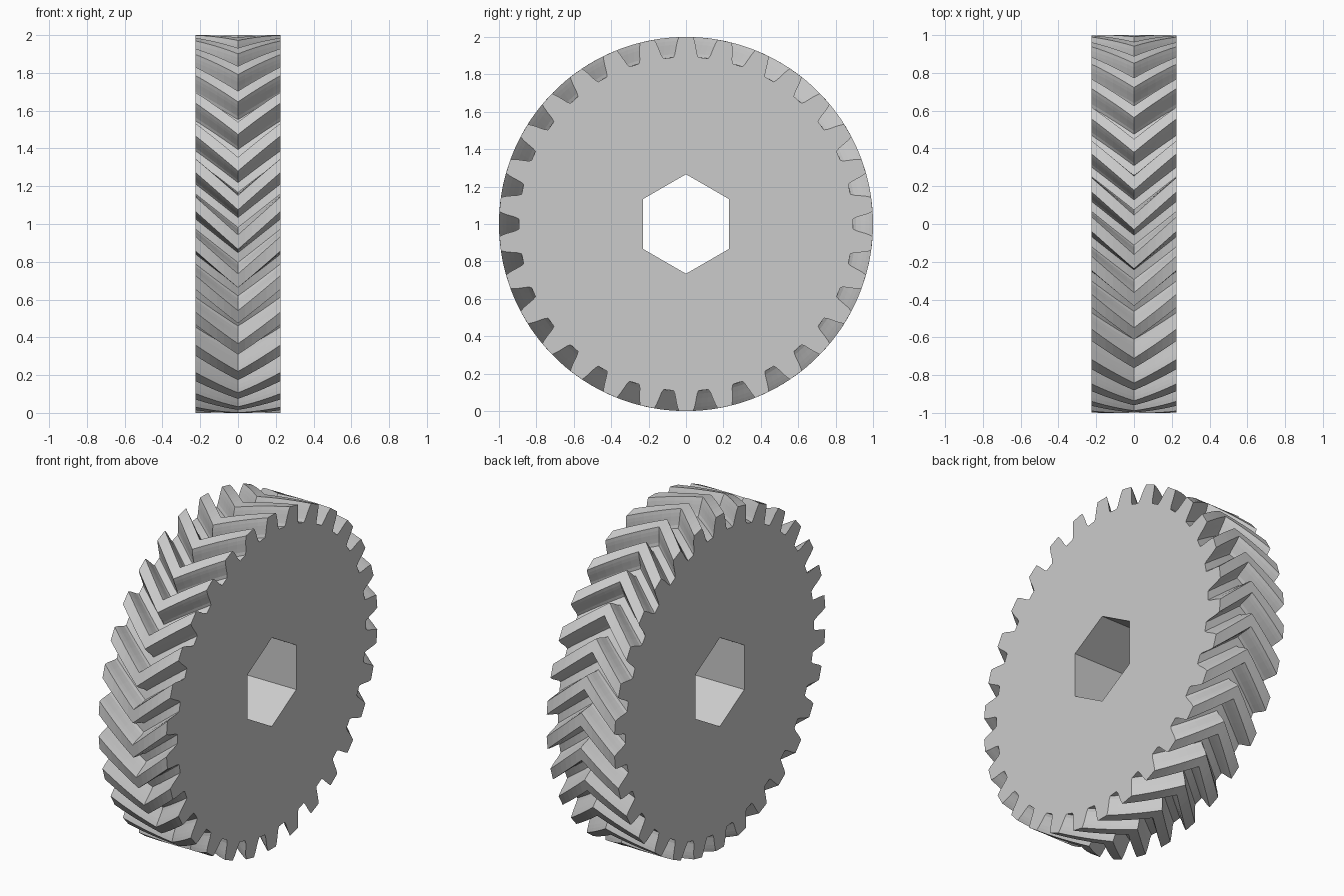
import bpy, bmesh
from math import sin, cos, radians

cube = bpy.data.objects.get("Cube")
if cube:
    bpy.data.objects.remove(cube, do_unlink=True)

TEETH, HALF_WIDTH, TWIST, SLICES = 30, 0.225, 11.5, 6
BORE_RADIUS = 0.266

# One tooth flank: radius and half angle in degrees, root to tip
FLANK = [(0.893, 4.3), (0.91, 3.75), (0.935, 3.35), (0.96, 3.0), (0.98, 2.65), (1.0, 2.2)]

steel = bpy.data.materials.new("plain grey")
steel.use_nodes = True
grey = (0.6, 0.6, 0.6, 1)
steel.diffuse_color = grey
steel.node_tree.nodes["Principled BSDF"].inputs["Base Color"].default_value = grey


def ring(bm, polar, x, turn=0):
    """Closed loop of vertices around the x axis."""
    return [bm.verts.new((x, r * sin(radians(a + turn)), 1 + r * cos(radians(a + turn))))
            for r, a in polar]


def skin(bm, loop_a, loop_b):
    """Quads between two matching loops."""
    n = len(loop_a)
    for i in range(n):
        j = (i + 1) % n
        bm.faces.new((loop_a[i], loop_a[j], loop_b[j], loop_b[i]))


def loop_edges(bm, loop):
    return [bm.edges.get((loop[i - 1], loop[i])) for i in range(len(loop))]


# Full toothed outline
outline = []
for t in range(TEETH):
    centre = t * 360 / TEETH
    outline += [(r, centre - a) for r, a in FLANK]
    outline += [(r, centre + a) for r, a in reversed(FLANK)]

# Herringbone rim: the outline turns towards the middle and back again
bm = bmesh.new()
rings = []
for s in range(-SLICES, SLICES + 1):
    f = s / SLICES
    rings.append(ring(bm, outline, f * HALF_WIDTH, -TWIST * (1 - abs(f))))
for a, b in zip(rings, rings[1:]):
    skin(bm, a, b)

# Hexagonal bore
hexagon = [(BORE_RADIUS, 60 * i) for i in range(6)]
bores = [ring(bm, hexagon, x) for x in (-HALF_WIDTH, HALF_WIDTH)]
skin(bm, *bores)

# Flat end faces between rim and bore
for rim, bore in ((rings[0], bores[0]), (rings[-1], bores[1])):
    bmesh.ops.triangle_fill(bm, use_beauty=True, use_dissolve=False,
                            edges=loop_edges(bm, rim) + loop_edges(bm, bore))
bmesh.ops.recalc_face_normals(bm, faces=bm.faces)

mesh = bpy.data.meshes.new("herringbone_gear")
bm.to_mesh(mesh)
bm.free()
mesh.materials.append(steel)
gear = bpy.data.objects.new("herringbone_gear", mesh)
bpy.context.collection.objects.link(gear)
